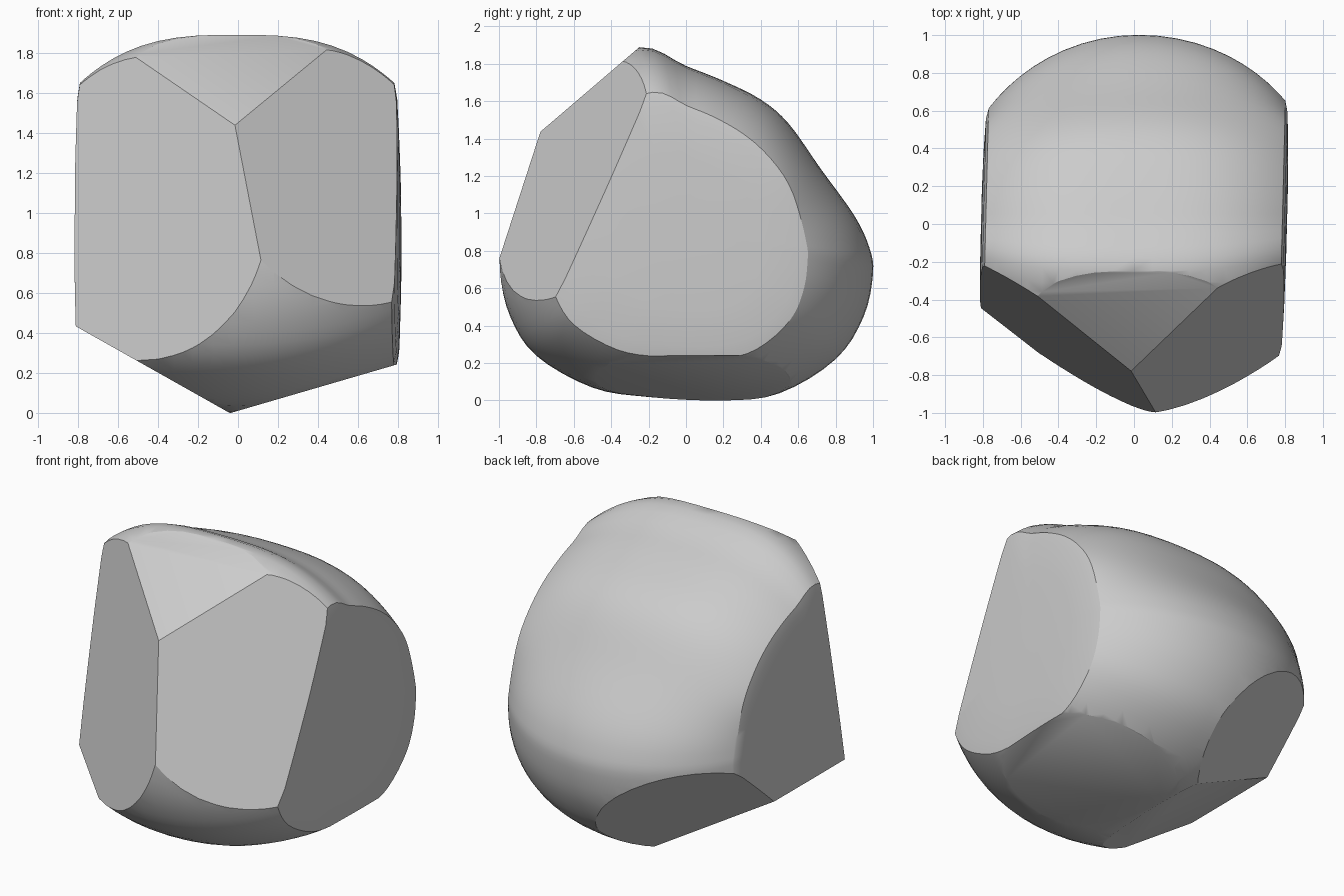
import bpy, bmesh, math
from mathutils import Vector

if "Cube" in bpy.data.objects:
    bpy.data.objects.remove(bpy.data.objects["Cube"])

# Side profile (y, z) of the rounded boulder, before chipping
PROFILE = [(-0.25, 1.89), (0, 1.79), (0.2, 1.71), (0.4, 1.61), (0.55, 1.48), (0.72, 1.24),
           (0.9, 0.99), (0.98, 0.82), (1.0, 0.68), (0.95, 0.45), (0.8, 0.22), (0.5, 0.04),
           (0.2, 0.0), (-0.2, 0.02), (-0.5, 0.07), (-0.8, 0.24), (-0.94, 0.45), (-1.0, 0.7),
           (-0.99, 0.95), (-0.88, 1.42), (-0.6, 1.73)]
CENTRE = Vector((0.05, 0.9))
HALF = 0.785


def smooth_loop(points, steps=4):
    """Closed Catmull-Rom curve through the points."""
    p = [Vector(q) for q in points]
    n, out = len(p), []
    for i in range(n):
        a, b, c, d = p[i - 1], p[i], p[(i + 1) % n], p[(i + 2) % n]
        for k in range(steps):
            t = k / steps
            out.append(0.5 * (2 * b + (c - a) * t + (2 * a - 5 * b + 4 * c - d) * t * t
                              + (3 * b - a - 3 * c + d) * t ** 3))
    return out


def section(bm, loop, x, body_x, shrink):
    """One ring across the boulder; the back narrows faster than the top."""
    u = abs(body_x) / HALF
    top = 1 - 0.243 * u ** 3
    under = math.sqrt(1 - (body_x / 1.2) ** 2)
    back = math.sqrt(1 - (body_x / (0.96 if body_x < 0 else 1.0)) ** 2)
    ring = []
    for p in loop:
        d = p - CENTRE
        n = d.normalized()
        base = under + (top - under) * max(0.0, n.y)
        s = base + (back - base) * max(0.0, n.x) ** 2
        # fuller shoulder at the upper back
        angle = math.degrees(math.atan2(n.y, n.x))
        s += 0.1 * u * u * math.exp(-((angle - 27) / 24) ** 2)
        q = CENTRE + d * s * shrink
        ring.append(bm.verts.new((x + 0.025 * q.x, q.x, q.y)))
    return ring


def chip(bm, point, normal):
    """Slice a flat facet off the stone and close it."""
    geom = bm.verts[:] + bm.edges[:] + bm.faces[:]
    cut = bmesh.ops.bisect_plane(bm, geom=geom, dist=1e-5, plane_co=Vector(point),
                                 plane_no=Vector(normal).normalized(), clear_outer=True)
    edges = [e for e in cut["geom_cut"] if isinstance(e, bmesh.types.BMEdge) and e.is_boundary]
    if edges:
        bmesh.ops.holes_fill(bm, edges=edges, sides=0)


# Stations along x: domed body, then gently bulged end caps
caps = [(0.798, 0.9), (0.806, 0.6), (0.81, 0.25)]
stations = [(-x, -HALF, s) for x, s in reversed(caps)]
for i in range(25):
    x = HALF * math.sin(math.pi / 2 * (i / 12 - 1))
    stations.append((x, x, 1))
stations += [(x, HALF, s) for x, s in caps]

bm = bmesh.new()
loop = smooth_loop(PROFILE)
rings = [section(bm, loop, *st) for st in stations]
n = len(loop)
for r0, r1 in zip(rings, rings[1:]):
    for i in range(n):
        bm.faces.new((r0[i], r0[(i + 1) % n], r1[(i + 1) % n], r1[i]))
bm.faces.new(rings[0])
bm.faces.new(rings[-1])
bmesh.ops.recalc_face_normals(bm, faces=bm.faces[:])

# Chipped facets
chip(bm, (0.10, -0.99, 0.75), (-0.68, -1.02, 0.20))       # front left
chip(bm, (0.12, -1.00, 0.75), (0.60, -1.0, 0.44))         # front right
chip(bm, (0.0, -0.25, 1.89), (0, -0.65, 0.76))            # front top
chip(bm, (-0.04, 0.0, 0.0), (-0.49, 0.0, -0.87))          # lower left
chip(bm, (-0.04, 0.0, 0.0), (0.28, 0.0, -0.96))           # lower right
chip(bm, (-0.77, 0.66, 0.78), (-0.238, 0.26, -0.284))     # lower back left

# Stand on the ground
low = min(v.co.z for v in bm.verts)
bmesh.ops.translate(bm, verts=bm.verts[:], vec=(0, 0, -low))
bmesh.ops.recalc_face_normals(bm, faces=bm.faces[:])

mesh = bpy.data.meshes.new("boulder")
bm.to_mesh(mesh)
bm.free()
boulder = bpy.data.objects.new("boulder", mesh)
bpy.context.collection.objects.link(boulder)
bpy.context.view_layer.objects.active = boulder
boulder.select_set(True)
bpy.ops.object.shade_smooth_by_angle(angle=math.radians(28))
